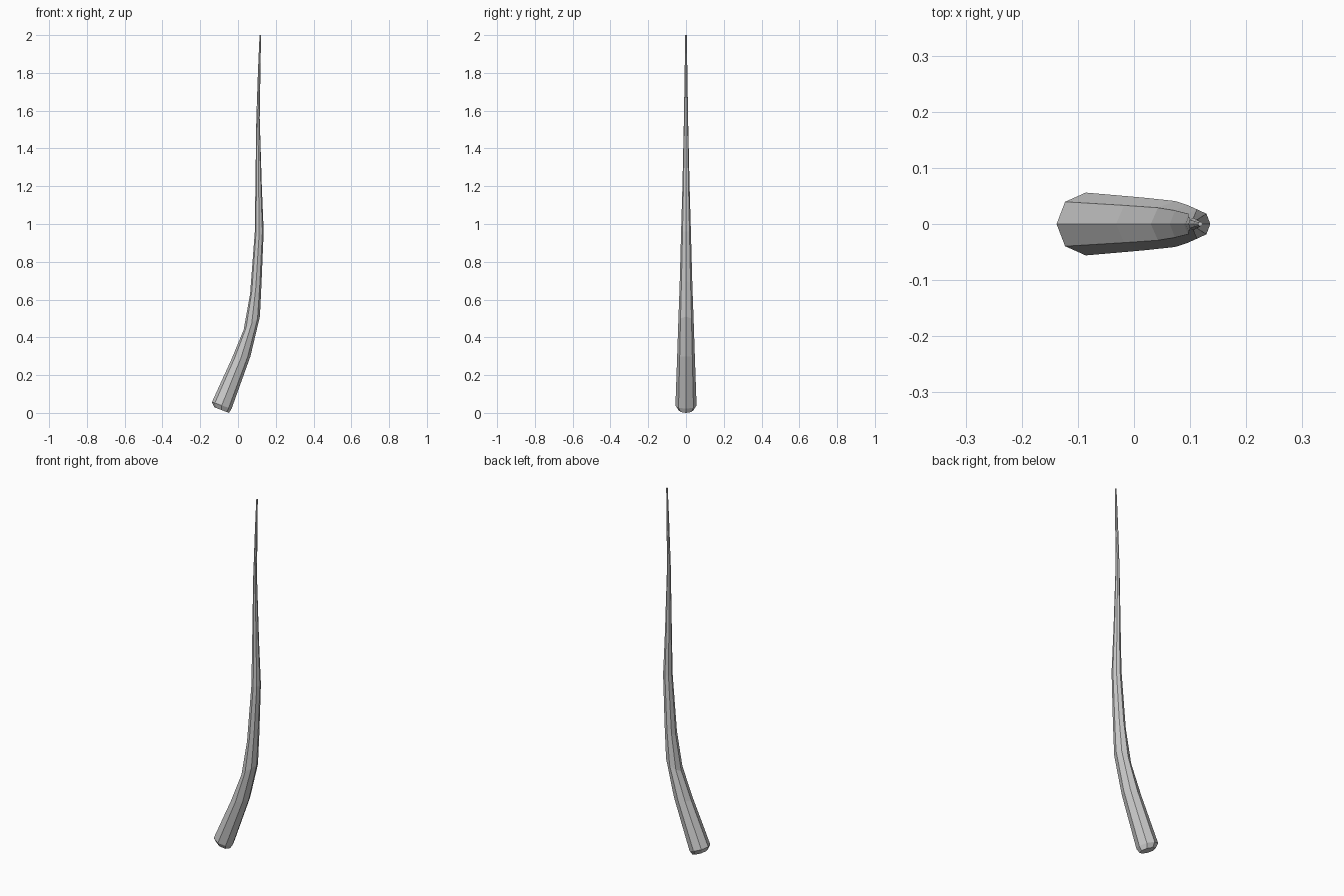
import bpy, bmesh
from math import cos, sin, pi
from mathutils import Vector

if "Cube" in bpy.data.objects:
    bpy.data.objects.remove(bpy.data.objects["Cube"])

SIDES = 8
# Rings from base to tip: left x, left z, right x, right z, half depth in y
rings = [
    (-0.126, 0.030, -0.048, 0.000, 0.040),   # chamfered butt end
    (-0.138, 0.057, -0.034, 0.022, 0.056),
    (-0.032, 0.290, 0.066, 0.300, 0.047),
    (0.030, 0.440, 0.116, 0.510, 0.041),
    (0.064, 0.630, 0.125, 0.700, 0.034),
    (0.089, 0.960, 0.136, 0.960, 0.026),
    (0.092, 1.200, 0.126, 1.200, 0.019),
    (0.097, 1.560, 0.115, 1.560, 0.011),
    (0.106, 1.820, 0.119, 1.820, 0.007),
    (0.114, 2.000, 0.122, 2.000, 0.004),
]

# Curved tapering horn, octagonal in section
bm = bmesh.new()
loops = []
for lx, lz, rx, rz, depth in rings:
    left, right = Vector((lx, 0, lz)), Vector((rx, 0, rz))
    mid, half = (left + right) / 2, (right - left) / 2
    loops.append([bm.verts.new(mid + half * cos(2 * pi * i / SIDES)
                  + Vector((0, depth * sin(2 * pi * i / SIDES), 0)))
                  for i in range(SIDES)])

# Side faces
for a, b in zip(loops, loops[1:]):
    for i in range(SIDES):
        j = (i + 1) % SIDES
        bm.faces.new((a[i], a[j], b[j], b[i]))

# End caps
bm.faces.new(loops[0][::-1])
bm.faces.new(loops[-1])
bmesh.ops.recalc_face_normals(bm, faces=bm.faces)

mesh = bpy.data.meshes.new("horn")
bm.to_mesh(mesh)
bm.free()
bpy.context.collection.objects.link(bpy.data.objects.new("horn", mesh))
